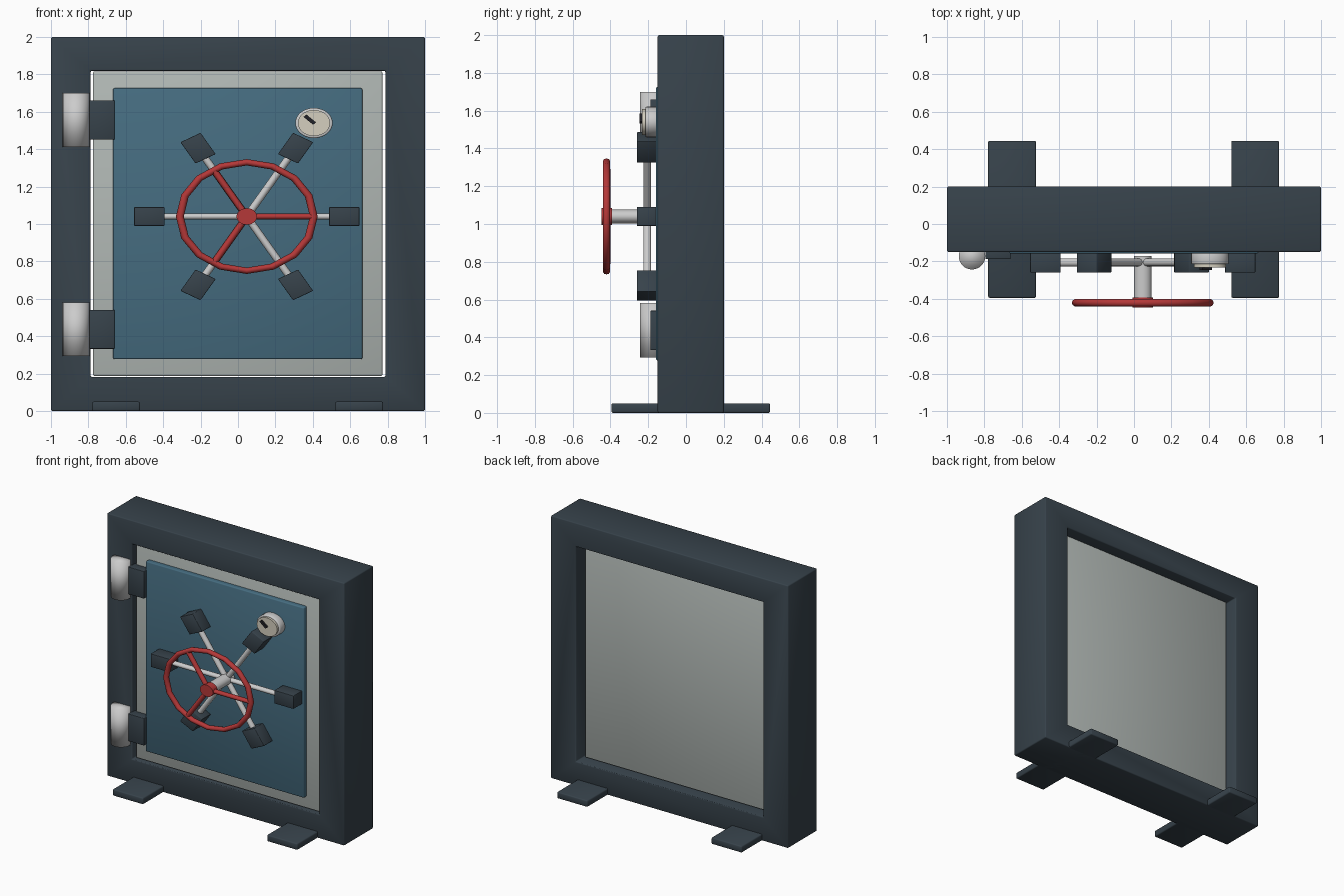
import bpy, bmesh, math
from mathutils import Matrix, Vector

if "Cube" in bpy.data.objects:
    bpy.data.objects.remove(bpy.data.objects["Cube"])


def material(name, rgb):
    m = bpy.data.materials.new(name)
    m.diffuse_color = (*rgb, 1)
    m.use_nodes = True
    m.node_tree.nodes["Principled BSDF"].inputs["Base Color"].default_value = m.diffuse_color
    return m


SLATE = material("slate", (0.038, 0.055, 0.07))
BLUE = material("blue", (0.06, 0.15, 0.215))
RED = material("red", (0.46, 0.04, 0.04))
STEEL = material("steel", (0.56, 0.58, 0.57))
PALE = material("pale_grey", (0.44, 0.48, 0.46))
CREAM = material("cream", (0.66, 0.62, 0.52))
BLACK = material("black", (0.015, 0.015, 0.02))

# Door hardware is squashed vertically
SQUASH = Matrix.Diagonal((1, 1, 0.81, 1))
WHEEL = Matrix.Translation((0.047, 0, 1.04)) @ SQUASH
DIAL = Matrix.Translation((0.406, 0, 1.54)) @ SQUASH


def finish(name, bm, mat, M=Matrix(), bevel=0, angle=40):
    bm.transform(M)
    bmesh.ops.recalc_face_normals(bm, faces=bm.faces)
    me = bpy.data.meshes.new(name)
    bm.to_mesh(me)
    bm.free()
    ob = bpy.data.objects.new(name, me)
    bpy.context.collection.objects.link(ob)
    me.materials.append(mat)
    bpy.ops.object.select_all(action='DESELECT')
    bpy.context.view_layer.objects.active = ob
    ob.select_set(True)
    if bevel:
        # Rounded edges are shaded smooth all over
        b = ob.modifiers.new("bevel", 'BEVEL')
        b.width, b.segments = bevel, 2
        bpy.ops.object.shade_smooth()
    else:
        bpy.ops.object.shade_smooth_by_angle(angle=math.radians(angle))
    return ob


def box(name, lo, hi, mat, M=Matrix(), bevel=0.008):
    lo, hi = Vector(lo), Vector(hi)
    bm = bmesh.new()
    bmesh.ops.create_cube(bm, size=1, matrix=Matrix.Translation((lo + hi) / 2)
                          @ Matrix.Diagonal((*(hi - lo), 1)))
    return finish(name, bm, mat, M, bevel)


def rod(name, p, q, r, mat, M=Matrix(), sides=32, bevel=0, angle=40):
    p, q = Vector(p), Vector(q)
    d = q - p
    bm = bmesh.new()
    bmesh.ops.create_cone(bm, cap_ends=True, segments=sides, radius1=r, radius2=r, depth=d.length,
                          matrix=Matrix.Translation((p + q) / 2) @ d.to_track_quat('Z', 'Y').to_matrix().to_4x4())
    return finish(name, bm, mat, M, bevel, angle)


def turn(deg):
    return Matrix.Rotation(math.radians(-deg), 4, 'Y')


# Outer frame: rectangular ring
bm = bmesh.new()
rings = []
for x, z0, z1 in ((1, 0, 2), (0.788, 0.182, 1.819)):
    for y in (-0.15, 0.20):
        rings.append([bm.verts.new((sx * x, y, z)) for sx, z in ((-1, z0), (1, z0), (1, z1), (-1, z1))])
outer_f, outer_b, inner_f, inner_b = rings
for a, b in ((outer_f, inner_f), (outer_b, inner_b), (outer_f, outer_b), (inner_f, inner_b)):
    for i in range(4):
        j = (i + 1) % 4
        bm.faces.new((a[i], a[j], b[j], b[i]))
finish("frame", bm, SLATE, bevel=0.008)

# Feet
for side, x in (("left", -0.652), ("right", 0.648)):
    box(f"{side}_foot", (x - 0.128, -0.395, 0), (x + 0.128, 0.445, 0.05), SLATE, bevel=0.008)

# Door slab and raised front panel
box("door_slab", (-0.775, -0.123, 0.187), (0.772, 0.114, 1.816), PALE)
box("door_panel", (-0.668, -0.158, 0.277), (0.665, -0.10, 1.726), BLUE)

# Hinges
for side, z in (("lower", 0.437), ("upper", 1.556)):
    rod(f"{side}_hinge_barrel", (-0.866, -0.172, z - 0.144), (-0.866, -0.172, z + 0.144), 0.071, STEEL, angle=120)
    box(f"{side}_hinge_leaf", (-0.795, -0.188, z - 0.104), (-0.66, -0.11, z + 0.104), SLATE, bevel=0.004)

# Locking bolts radiating from the centre
for k in range(6):
    M = WHEEL @ turn(60 * k)
    rod(f"bolt_rod_{k}", (0, -0.205, 0), (0.46, -0.205, 0), 0.021, STEEL, M, 16)
    box(f"bolt_block_{k}", (0.44, -0.26, -0.062), (0.602, -0.155, 0.062), SLATE, M, bevel=0.004)

# Wheel shaft, hub, spokes and rim
rod("wheel_shaft", (0, -0.17, 0), (0, -0.41, 0), 0.046, STEEL, WHEEL, 24)
rod("wheel_hub", (0, -0.392, 0), (0, -0.447, 0), 0.055, RED, WHEEL, 24)
for k in range(3):
    rod(f"wheel_spoke_{k}", (0, -0.42, 0), (0.357, -0.42, 0), 0.019, RED, WHEEL @ turn(120 * k), 12)
bm = bmesh.new()
N, S = 16, 10
loops = []
for i in range(N):
    loop = []
    for j in range(S):
        t = math.tau * j / S
        p = Vector((0.358 + 0.021 * math.cos(t), -0.421 + 0.02 * math.sin(t), 0))
        loop.append(bm.verts.new(turn(360 * i / N) @ p))
    loops.append(loop)
for i in range(N):
    a, b = loops[i], loops[(i + 1) % N]
    for j in range(S):
        k = (j + 1) % S
        bm.faces.new((a[j], a[k], b[k], b[j]))
finish("wheel_rim", bm, RED, WHEEL, angle=80)

# Combination dial with pointer
rod("dial_base", (0, -0.15, 0), (0, -0.215, 0), 0.1, STEEL, DIAL, 32, 0.006)
rod("dial_face", (0, -0.20, 0), (0, -0.232, 0), 0.086, CREAM, DIAL, 32)
box("dial_pointer", (-0.005, -0.245, -0.011), (0.068, -0.225, 0.011), BLACK, DIAL @ turn(135), bevel=0)
